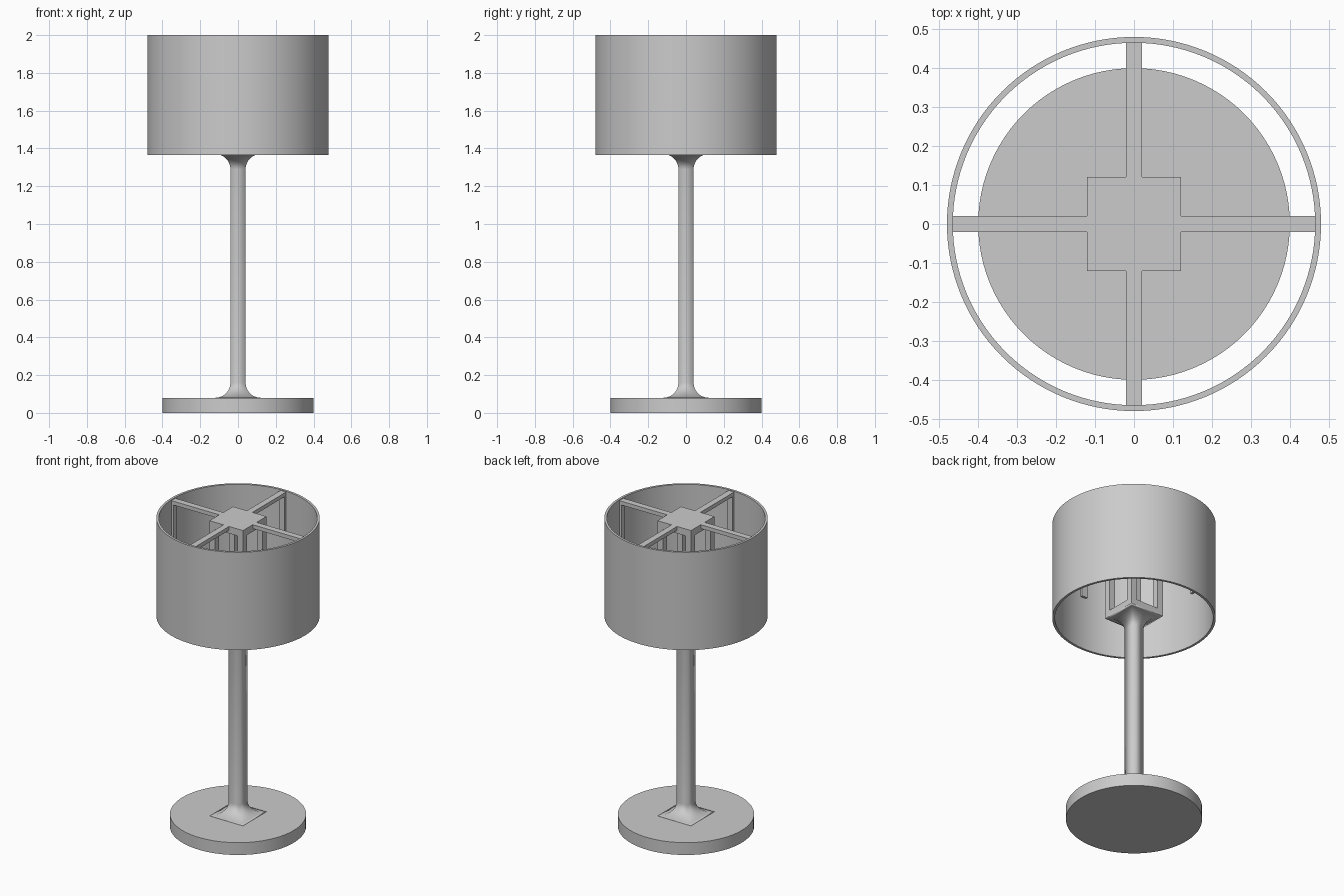
import bpy
import bmesh
from math import cos, sin, pi, radians, sqrt

cube = bpy.data.objects.get("Cube")
if cube:
    bpy.data.objects.remove(cube, do_unlink=True)

GREY = (0.6, 0.6, 0.6, 1.0)
mat = bpy.data.materials.new("plain grey")
mat.use_nodes = True
mat.diffuse_color = GREY
mat.node_tree.nodes["Principled BSDF"].inputs["Base Color"].default_value = GREY


def finish(name, bm, angle):
    """Turn a bmesh into a named object, smooth below the given edge angle."""
    bmesh.ops.recalc_face_normals(bm, faces=bm.faces)
    mesh = bpy.data.meshes.new(name)
    bm.to_mesh(mesh)
    bm.free()
    mesh.materials.append(mat)
    mesh.shade_smooth()
    mesh.set_sharp_from_angle(angle=radians(angle))
    obj = bpy.data.objects.new(name, mesh)
    bpy.context.collection.objects.link(obj)
    return obj


def lathe(name, profile, sides, phase=0.0, hollow=False, angle=35):
    """Sweep (radius, height) points around z; hollow joins the last ring to the first."""
    bm = bmesh.new()
    rings = []
    for r, z in profile:
        turns = [phase + 2 * pi * i / sides for i in range(sides)]
        rings.append([bm.verts.new((r * cos(a), r * sin(a), z)) for a in turns])
    pairs = list(zip(rings, rings[1:]))
    if hollow:
        pairs.append((rings[-1], rings[0]))
    else:
        bm.faces.new(rings[0])
        bm.faces.new(rings[-1])
    for low, high in pairs:
        for i in range(sides):
            j = (i + 1) % sides
            bm.faces.new((low[i], low[j], high[j], high[i]))
    return finish(name, bm, angle)


def box(name, low, high):
    """Axis-aligned box between two corners."""
    bm = bmesh.new()
    bmesh.ops.create_cube(bm, size=1)
    for v in bm.verts:
        v.co = [(a + b) / 2 + c * (b - a) for a, b, c in zip(low, high, v.co)]
    return finish(name, bm, 35)


# Round foot
lathe("base", [(0.4, 0), (0.4, 0.08)], 96)

# Square pole, flaring in a concave curve at both ends
HALF, FLARE = 0.04, 0.08
curve = []
for i in range(9):
    t = i / 8 * pi / 2
    curve.append((HALF + FLARE * (1 - sin(t)), FLARE * (1 - cos(t))))
profile = [(r, 0.08 + z) for r, z in curve]
profile += [(r, 1.37 - z) for r, z in reversed(curve)]
lathe("pole", [(r * sqrt(2), z) for r, z in profile], 4, phase=pi / 4, angle=180)

# Open drum shade
lathe("shade", [(0.48, 1.365), (0.48, 2.0), (0.465, 2.0), (0.465, 1.365)],
      128, hollow=True)

# Square cage holding the shade: two plates and four corner posts
W = 0.12
box("cage_bottom_plate", (-W, -W, 1.37), (W, W, 1.41))
box("cage_top_plate", (-W, -W, 1.95), (W, W, 1.995))
for side_x, label_x in ((1, "left"), (-1, "right")):
    for side_y, label_y in ((1, "back"), (-1, "front")):
        x, y = side_x * 0.1, side_y * 0.1
        box(f"cage_post_{label_y}_{label_x}",
            (x - 0.02, y - 0.02, 1.4), (x + 0.02, y + 0.02, 1.96))

# Four spokes, each with a bar hanging down the inside of the shade
for k, label in enumerate(("left", "back", "right", "front")):
    spoke = box(f"spoke_{label}", (W - 0.01, -0.02, 1.97), (0.47, 0.02, 1.995))
    bar = box(f"shade_bar_{label}", (0.45, -0.02, 1.71), (0.468, 0.02, 1.98))
    for part in (spoke, bar):
        part.rotation_euler.z = k * pi / 2
